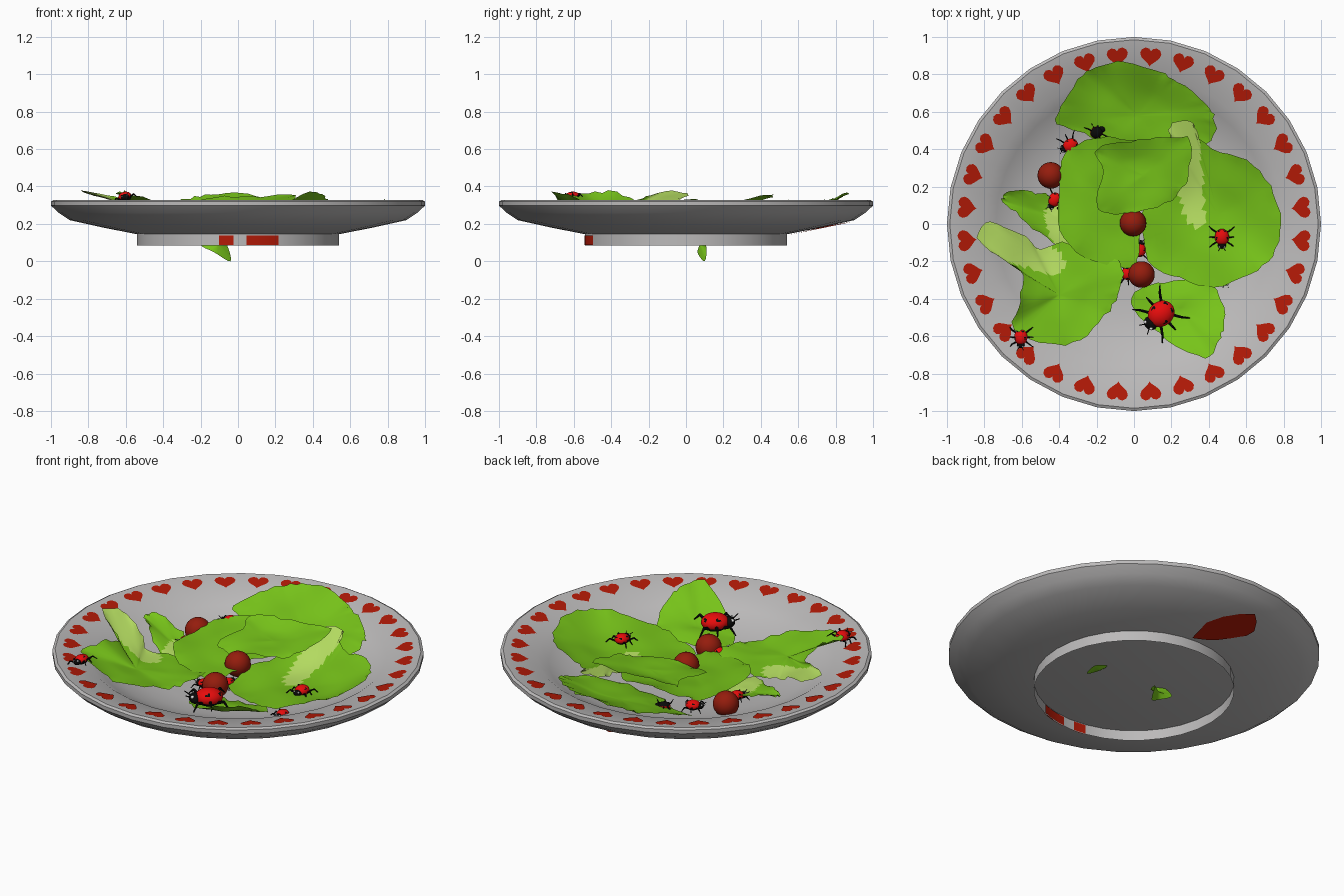
import bpy, bmesh, math, random
from mathutils import Vector, Matrix

if "Cube" in bpy.data.objects:
    bpy.data.objects.remove(bpy.data.objects["Cube"])

random.seed(4)


def mat(name, r, g, b):
    m = bpy.data.materials.new(name)
    m.diffuse_color = (r, g, b, 1)
    m.use_nodes = True
    m.node_tree.nodes["Principled BSDF"].inputs["Base Color"].default_value = m.diffuse_color
    return m


WHITE = mat("plate_white", .5, .49, .49)
HEART = mat("heart_red", .45, .01, .002)
GREEN = mat("leaf_green", .185, .55, .01)
PALE = mat("leaf_pale", .5, .78, .13)
TOMATO = mat("tomato_red", .3, .012, .004)
RED = mat("beetle_red", .88, .004, .004)
BLACK = mat("beetle_black", .003, .003, .003)
EYE = mat("eye_white", .8, .8, .8)


def finish(bm, name, mats, angle=35):
    me = bpy.data.meshes.new(name)
    bm.to_mesh(me)
    bm.free()
    for m in mats:
        me.materials.append(m)
    me.shade_smooth()
    me.set_sharp_from_angle(angle=math.radians(angle))
    ob = bpy.data.objects.new(name, me)
    bpy.context.collection.objects.link(ob)
    return ob


def lathe(name, profile, m, a0=0, a1=360, n=32, flip=False):
    """Sweep an (r, z) profile, listed bottom to top on the outside, around z."""
    bm = bmesh.new()
    full = a1 - a0 == 360
    rows = []
    for i in range(n if full else n + 1):
        a = math.radians(a0 + (a1 - a0) * i / n)
        rows.append([bm.verts.new((r * math.cos(a), r * math.sin(a), z)) for r, z in profile])
    for i in range(n):
        p, q = rows[i], rows[(i + 1) % len(rows)]
        for j in range(len(profile) - 1):
            quad = (p[j], q[j], q[j + 1], p[j + 1])
            bm.faces.new(quad[::-1] if flip else quad)
    bmesh.ops.remove_doubles(bm, verts=bm.verts, dist=1e-5)
    return finish(bm, name, [m])


# Plate body, foot ring and the red marks on its underside
RIM_IN, RIM_OUT = (.80, .295), (.985, .328)
lathe("plate", [(0, .14), (.54, .145), (.72, .18), (.9, .22), (.96, .26), (1, .298), (1, .32),
                RIM_OUT, RIM_IN, (.74, .255), (.64, .21), (.52, .178), (.4, .165), (0, .16)], WHITE)
lathe("foot_ring", [(.54, .085), (.54, .145)], WHITE)
for k, (x0, x1) in enumerate([(-.10, -.025), (.045, .215)]):
    angs = [270 + math.degrees(math.asin(x / .54)) for x in (x0, x1)]
    for side, r in (("outer", .543), ("inner", .534)):
        lathe(f"foot_mark_{side}_{k}", [(r, .086), (r, .138)], HEART, *angs, n=4, flip=side == "inner")

bm = bmesh.new()
rows = []
for a, r0, r1 in [(84, .56, .70), (88, .57, .78), (93, .59, .85), (97, .62, .89), (101, .67, .85), (105, .74, .79)]:
    d = Vector((math.cos(math.radians(a)), math.sin(math.radians(a)), 0))
    rows.append([bm.verts.new(d * r + Vector((0, 0, .139 + .205 * (r - .54)))) for r in (r0, r1)])
for p, q in zip(rows, rows[1:]):
    bm.faces.new((p[0], q[0], q[1], p[1]))
finish(bm, "underside_mark", [HEART])

# Ring of hearts lying on the rim, points inward
bm = bmesh.new()
slope = (RIM_OUT[1] - RIM_IN[1]) / (RIM_OUT[0] - RIM_IN[0])
for k in range(32):
    a = math.radians(11.25 * (k + .5))
    ring = []
    for i in range(20):
        t = math.tau * i / 20
        w = .057 * math.sin(t) ** 3
        h = (13 * math.cos(t) - 4.2 * math.cos(2 * t) - 2 * math.cos(3 * t) - math.cos(4 * t)) / 16 * .058
        r = .903 + h
        z = RIM_IN[1] + (r / math.cos(math.radians(5.625)) - RIM_IN[0]) * slope + .003
        ring.append(bm.verts.new((r * math.cos(a) - w * math.sin(a), r * math.sin(a) + w * math.cos(a), z)))
    f = bm.faces.new(ring)
    f.normal_update()
    if f.normal.z < 0:
        f.normal_flip()
finish(bm, "rim_hearts", [HEART])


def leaf(name, centre, outline, stalk=None, wave=.01, jitter=.008, power=1.7):
    """Rippled sheet through an outline; stalk = (start, end, radius) is pale."""
    c, pts, n = Vector(centre), [Vector(p) for p in outline], len(outline)
    edge = []
    for i in range(n):
        p0, p1, p2, p3 = (pts[(i + d) % n] for d in (-1, 0, 1, 2))
        for t in (0, .25, .5, .75):
            p = .5 * (2 * p1 + (p2 - p0) * t + (2 * p0 - 5 * p1 + 4 * p2 - p3) * t * t
                      + (3 * p1 - p0 - 3 * p2 + p3) * t ** 3)
            edge.append((p, Vector([random.uniform(-jitter, jitter) for _ in range(3)])))
    bm = bmesh.new()
    hub, rows, R = bm.verts.new(c), [], 12
    for k in range(1, R + 1):
        t, row = k / R, []
        for p, ragged in edge:
            q = c + (p - c) * t
            q.z = c.z + (p.z - c.z) * t ** power
            q.z += wave * math.sin(13 * q.x + 5 * q.y) * math.cos(11 * q.y - 4 * q.x) * min(1, 2 * t)
            row.append(bm.verts.new(q + ragged * t ** 10))
        rows.append(row)
    m = len(edge)
    for i in range(m):
        j = (i + 1) % m
        bm.faces.new((hub, rows[0][i], rows[0][j]))
        for a, b in zip(rows, rows[1:]):
            bm.faces.new((a[i], b[i], b[j], a[j]))
    bm.normal_update()
    if sum(f.normal.z * f.calc_area() for f in bm.faces) < 0:
        bmesh.ops.reverse_faces(bm, faces=bm.faces)
    if stalk:
        a, b, r = Vector(stalk[0]), Vector(stalk[1]), stalk[2]
        for f in bm.faces:
            p = f.calc_center_median().xy
            t = max(0, min(1, (p - a).dot(b - a) / (b - a).length_squared))
            f.material_index = int((p - a - (b - a) * t).length < r * (1 - .5 * t))
    return finish(bm, name, [GREEN, PALE], 60)


# Salad leaves
leaf("back_leaf", (.02, .58, .25),
     [(-.41, .54, .26), (-.37, .66, .295), (-.28, .8, .335), (-.18, .845, .36), (-.05, .866, .365),
      (.14, .81, .34), (.235, .76, .325), (.38, .64, .29), (.43, .57, .28), (.41, .45, .25),
      (.2, .36, .22), (-.08, .36, .22), (-.22, .46, .23)], power=1.3)
leaf("right_leaf", (.45, .05, .22),
     [(.3, .545, .325), (.19, .52, .325), (.2, .40, .28), (.14, .25, .25), (.05, .05, .22), (.08, -.2, .21),
      (.25, -.29, .22), (.43, -.34, .24), (.62, -.27, .28), (.74, -.17, .31), (.785, .01, .325),
      (.73, .2, .315), (.6, .34, .31), (.42, .4, .29), (.34, .48, .31)],
     ((.25, .5), (.33, .03), .1))
leaf("left_leaf", (-.4, -.38, .255),
     [(-.06, -.235, .25), (-.2, -.13, .23), (-.38, -.1, .23), (-.5, -.13, .25), (-.61, -.05, .30),
      (-.77, .01, .36), (-.835, -.075, .38), (-.69, -.2, .345), (-.6, -.27, .335), (-.61, -.41, .375),
      (-.64, -.56, .375), (-.45, -.645, .325), (-.29, -.62, .29), (-.155, -.49, .25), (-.085, -.38, .25)],
     ((-.8, -.03), (-.44, -.2), .14), power=1.3)
leaf("small_left_leaf", (-.42, .04, .23),
     [(-.705, .13, .295), (-.66, .18, .30), (-.55, .17, .27), (-.45, .155, .25), (-.34, .13, .23),
      (-.28, 0, .21), (-.36, -.13, .21), (-.5, -.05, .24), (-.63, .06, .275)],
     ((-.4, .04), (-.38, -.15), .08))
leaf("front_leaf", (.25, -.46, .225),
     [(-.01, -.45, .21), (.03, -.35, .2), (.165, -.315, .2), (.38, -.3, .21), (.47, -.41, .25),
      (.485, -.54, .315), (.45, -.63, .36), (.38, -.715, .375), (.19, -.63, .28), (.085, -.54, .24)])
leaf("middle_leaf", (-.15, .12, .255),
     [(-.37, .37, .28), (-.22, .46, .31), (-.07, .46, .31), (.12, .42, .29), (.2, .25, .27),
      (.04, .09, .25), (.03, -.05, .24), (.02, -.17, .235), (-.03, -.24, .235), (-.26, -.18, .25),
      (-.39, -.03, .275), (-.4, .21, .28)])
leaf("top_leaf", (.05, .26, .3),
     [(-.2, .4, .325), (-.02, .44, .345), (.17, .465, .345), (.3, .445, .35), (.29, .26, .32), (.25, .18, .305),
      (.17, .11, .29), (-.05, .055, .275), (-.2, .085, .28), (-.165, .28, .305)])

# Leaf tips poking through the bottom of the plate
leaf("low_leaf_tip", (-.11, .075, .085),
     [(-.2, .08, .09), (-.13, .06, .05), (-.04, .1, 0), (-.06, .105, .09), (-.1, .02, .12), (-.16, .03, .16)],
     wave=0, jitter=0)
leaf("second_leaf_tip", (.26, 0, .118),
     [(.21, .03, .145), (.22, -.06, .145), (.29, -.05, .105), (.30, .03, .115)], wave=0, jitter=0)

# Small tomatoes
for k, p in enumerate([(-.005, .005, .245), (.04, -.27, .235), (-.445, .26, .23)]):
    bm = bmesh.new()
    bmesh.ops.create_uvsphere(bm, u_segments=24, v_segments=14, radius=.071,
                              matrix=Matrix.Translation(p))
    finish(bm, f"tomato_{k}", [TOMATO])


def paint(verts, index):
    for f in {f for v in verts for f in v.link_faces}:
        f.material_index = index


def rod(bm, a, b, r0, r1):
    a, b = Vector(a), Vector(b)
    d = b - a
    mx = Matrix.Translation((a + b) / 2) @ d.to_track_quat('Z', 'Y').to_matrix().to_4x4()
    g = bmesh.ops.create_cone(bm, cap_ends=True, segments=6, radius1=r0, radius2=r1, depth=d.length, matrix=mx)
    paint(g["verts"], 1)


def ball(bm, loc, size, index, u=16, v=10):
    mx = Matrix.Translation(loc) @ Matrix.Diagonal((*size, 1))
    g = bmesh.ops.create_uvsphere(bm, u_segments=u, v_segments=v, radius=1, matrix=mx)
    paint(g["verts"], index)
    return g["verts"]


SPOTS = [Vector((x, y, z)).normalized() for x, y, z in ((.1, .75, .6), (.1, -.75, .6), (-.65, .4, .5), (-.65, -.4, .5))]


def beetle(name, loc, s, heading, roll=0):
    """Spotted beetle facing local +x, body half-width s."""
    bm = bmesh.new()
    shell = ball(bm, (0, 0, 0), (1.15, 1, .75), 0, 28, 18)
    for f in {f for v in shell for f in v.link_faces}:
        p = f.calc_center_median()
        d = Vector((p.x / 1.15, p.y, p.z / .75)).normalized()
        if d.z < -.3 or any(d.dot(q) > .982 for q in SPOTS):
            f.material_index = 1
    ball(bm, (1.15, 0, -.05), (.5, .6, .45), 1)
    for sd in (-1, 1):
        ball(bm, (1.4, sd * .35, .2), (.15, .15, .15), 2, 8, 6)
        rod(bm, (1.45, sd * .2, .1), (1.95, sd * .5, .4), .06, .04)
        for x, reach in ((.65, .7), (0, 0), (-.65, -.7)):
            knee = (x + reach * .6, sd * 1.35, .1)
            rod(bm, (x, sd * .7, -.25), knee, .14, .11)
            rod(bm, knee, (x + reach * 1.2, sd * 1.8, -.5), .11, .05)
    bm.transform(Matrix.Translation(loc) @ Matrix.Rotation(math.radians(heading), 4, 'Z')
                 @ Matrix.Rotation(math.radians(roll), 4, 'X') @ Matrix.Scale(s, 4))
    finish(bm, name, [RED, BLACK, EYE], 50)


# Beetles on and between the leaves
for k, b in enumerate([((.145, -.48, .275), .066, 222, 0), ((.47, -.07, .245), .038, 270, 0),
                       ((-.605, -.605, .345), .036, 270, 15), ((-.34, .42, .255), .036, 205, 0),
                       ((-.2, .49, .24), .03, 30, 180), ((-.425, .13, .225), .034, 240, 0),
                       ((-.03, -.265, .225), .035, 180, 0), ((.03, -.14, .2), .033, 80, 0),
                       ((.49, -.28, .19), .032, 270, 0)]):
    beetle(f"beetle_{k}", *b)
